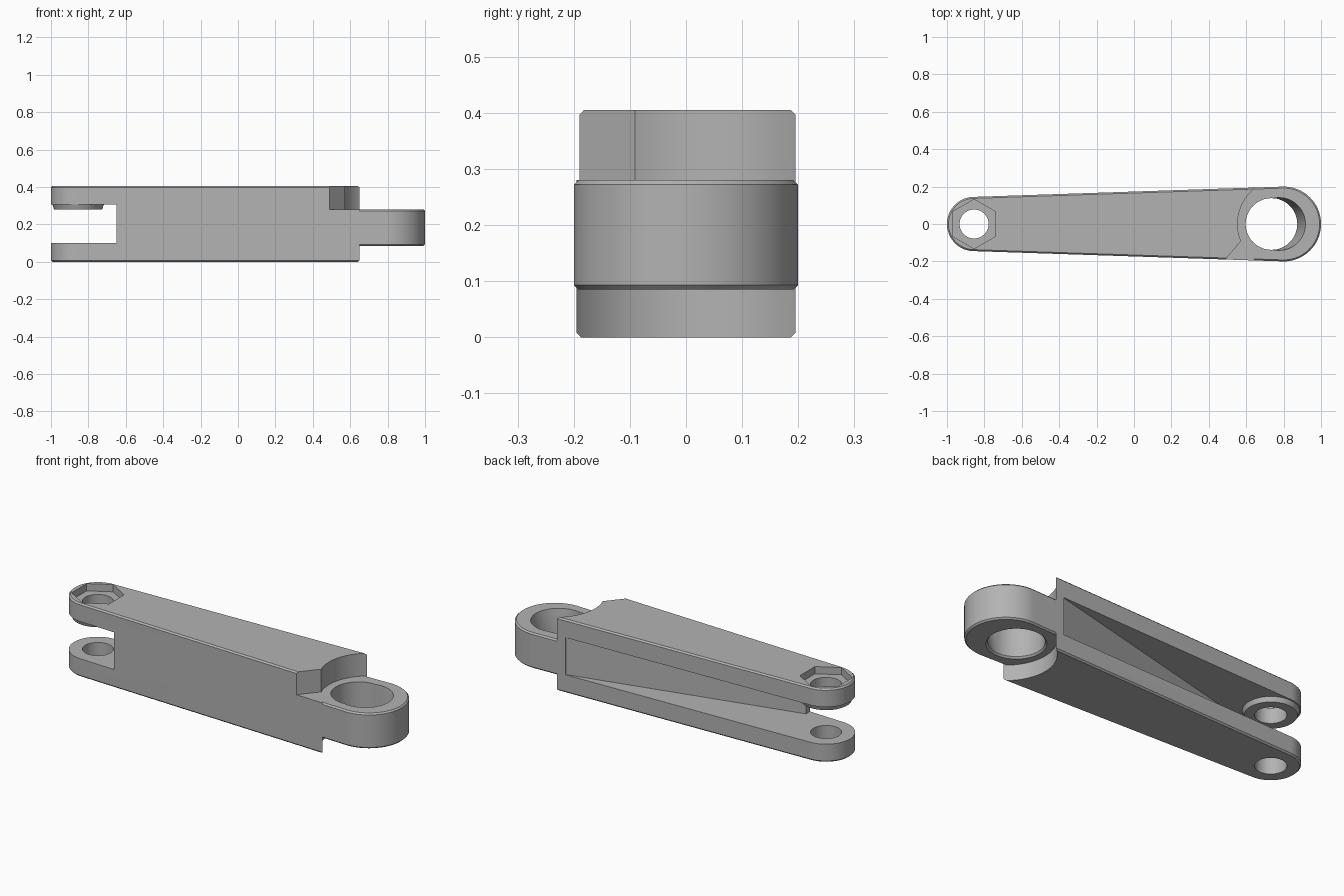
import bpy, bmesh
from math import cos, sin, radians

cube = bpy.data.objects.get("Cube")
if cube:
    bpy.data.objects.remove(cube, do_unlink=True)

steel = bpy.data.materials.new("plain_grey")
steel.use_nodes = True
grey = (0.45, 0.45, 0.45, 1)
steel.diffuse_color = grey
steel.node_tree.nodes["Principled BSDF"].inputs["Base Color"].default_value = grey


def arc(cx, r, start=0, end=360, n=64):
    """Points on an arc centred on the long axis."""
    full = end - start == 360
    steps = n if full else n - 1
    angles = [radians(start + (end - start) * i / steps) for i in range(n)]
    return [(cx + r * cos(a), r * sin(a)) for a in angles]


def loft(name, low, z0, high, z1):
    """Solid between two outlines with equal point counts."""
    bm = bmesh.new()
    a = [bm.verts.new((x, y, z0)) for x, y in low]
    b = [bm.verts.new((x, y, z1)) for x, y in high]
    bm.faces.new(a[::-1])
    bm.faces.new(b)
    for i in range(len(a)):
        j = (i + 1) % len(a)
        bm.faces.new((a[i], a[j], b[j], b[i]))
    bmesh.ops.recalc_face_normals(bm, faces=bm.faces)
    mesh = bpy.data.meshes.new(name)
    bm.to_mesh(mesh)
    bm.free()
    mesh.materials.append(steel)
    obj = bpy.data.objects.new(name, mesh)
    bpy.context.collection.objects.link(obj)
    return obj


def prism(name, outline, z0, z1):
    return loft(name, outline, z0, outline, z1)


def apply(obj, mod):
    bpy.context.view_layer.objects.active = obj
    bpy.ops.object.modifier_apply(modifier=mod.name)


def chamfer(obj, width=0.008):
    mod = obj.modifiers.new("chamfer", "BEVEL")
    mod.width = width
    mod.segments = 1
    mod.limit_method = "ANGLE"
    mod.angle_limit = radians(60)
    apply(obj, mod)


def combine(obj, tool, operation="DIFFERENCE"):
    mod = obj.modifiers.new("combine", "BOOLEAN")
    mod.operation = operation
    mod.solver = "EXACT"
    mod.object = tool
    apply(obj, mod)
    bpy.data.objects.remove(tool, do_unlink=True)


TOP, LOW, HIGH = 0.405, 0.10, 0.305
PIN, EYE = -0.855, 0.80

# Tapered arm body
body = prism("link_arm", arc(EYE, 0.2, -91.9, 91.9) + arc(PIN, 0.145, 91.9, 268.1), 0, TOP)
chamfer(body)

# Fork slot and the diagonal pocket open to the back
combine(body, prism("fork_slot", [(-1.1, -0.3), (-0.65, -0.3), (-0.65, 0.3), (-1.1, 0.3)], LOW, HIGH))
combine(body, prism("back_pocket", [(0.6, 0.19), (0.6, 0.3), (-0.7, 0.3), (-0.7, -0.13)], LOW, HIGH))

# Round clearance about the eye, and the slanted relief at the front of the top plate
combine(body, prism("eye_clearance", arc(EYE, 0.246), -0.1, 0.5))
combine(body, prism("front_relief", [(0.48, -0.2), (0.45, -0.3), (0.8, -0.3), (0.8, 0), (0.575, -0.087)], 0.28, 0.5))

# Large eye
eye = prism("eye", arc(EYE, 0.2, -91.9, 91.9) + [(0.61, 0.1935), (0.5, 0.15), (0.5, -0.1899)], 0.085, 0.28)
chamfer(eye)
combine(body, eye, "UNION")

# Bore with its slanted mouth and lower chamfer
combine(body, prism("bore", arc(0.735, 0.138), 0, 0.4))
combine(body, loft("bore_mouth", arc(0.735, 0.136), 0.09, arc(0.777, 0.141), 0.285))
combine(body, loft("bore_chamfer", arc(0.735, 0.15), 0.08, arc(0.735, 0.135), 0.098))

# Boss under the upper fork plate
combine(body, loft("fork_boss", arc(PIN, 0.128), 0.28, arc(PIN, 0.143), 0.32), "UNION")

# Pin hole and hexagonal nut recess
combine(body, prism("pin_hole", arc(PIN, 0.0775), -0.1, 0.5))
combine(body, prism("nut_recess", arc(PIN, 0.132, 30, 390, 6), 0.365, 0.5))

# Smooth curved walls, keep hard edges
bpy.ops.object.select_all(action="DESELECT")
body.select_set(True)
bpy.context.view_layer.objects.active = body
bpy.ops.object.shade_smooth_by_angle(angle=radians(30))
